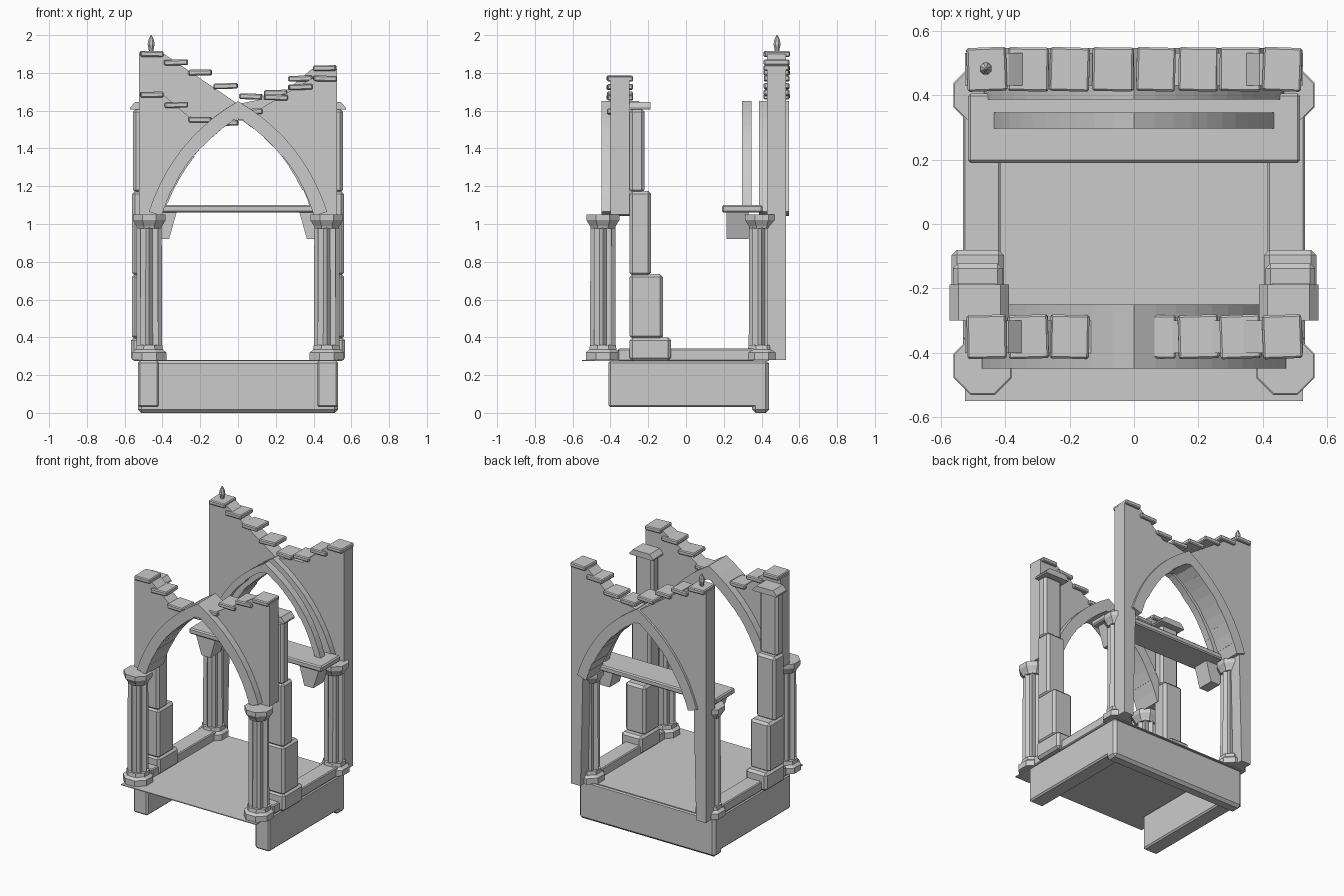
import bpy, bmesh, math, random
from mathutils import Vector, Matrix

if "Cube" in bpy.data.objects:
    bpy.data.objects.remove(bpy.data.objects["Cube"])

random.seed(4)


def finish(name, bm):
    bmesh.ops.recalc_face_normals(bm, faces=bm.faces)
    me = bpy.data.meshes.new(name)
    bm.to_mesh(me)
    bm.free()
    ob = bpy.data.objects.new(name, me)
    bpy.context.collection.objects.link(ob)
    return ob


def box(name, x, y, z, bevel=0.0, turn=(0, 0)):
    bm = bmesh.new()
    size = [b - a for a, b in (x, y, z)]
    mid = [(a + b) / 2 for a, b in (x, y, z)]
    bmesh.ops.create_cube(bm, size=1.0)
    bmesh.ops.scale(bm, vec=size, verts=bm.verts)
    if bevel:
        bmesh.ops.bevel(bm, geom=bm.edges[:], offset=bevel, segments=1, affect='EDGES')
    rot = Matrix.Rotation(turn[0], 4, 'Z') @ Matrix.Rotation(turn[1], 4, 'Y')
    bmesh.ops.transform(bm, matrix=Matrix.Translation(mid) @ rot, verts=bm.verts)
    return finish(name, bm)


def slab(bm, pts, y0, y1):
    """Extrude an x-z outline from y0 to y1."""
    f = bm.faces.new([bm.verts.new((x, y0, z)) for x, z in pts])
    ext = bmesh.ops.extrude_face_region(bm, geom=[f])
    vs = [v for v in ext['geom'] if isinstance(v, bmesh.types.BMVert)]
    bmesh.ops.translate(bm, vec=(0, y1 - y0, 0), verts=vs)


def lathe(name, x, y, rings, sides, lobe=1.0):
    """Stack of (radius, z) rings; lobe < 1 pulls in every second point."""
    bm = bmesh.new()
    prev = None
    for r, z in rings:
        cur = []
        for i in range(sides):
            a = 2 * math.pi * (i + 0.5 * (lobe == 1.0)) / sides
            rr = r * (lobe if i % 2 else 1.0)
            cur.append(bm.verts.new((x + rr * math.cos(a), y + rr * math.sin(a), z)))
        if prev:
            for i in range(sides):
                j = (i + 1) % sides
                bm.faces.new((prev[i], prev[j], cur[j], cur[i]))
        else:
            bm.faces.new(cur[::-1])
        prev = cur
    bm.faces.new(prev)
    return finish(name, bm)


def arch(t, half=0.465, z0=1.065, z1=1.65, sag=0.072, depth=0.0):
    """Point on the right half of the pointed arch, t=0 spring, t=1 apex."""
    a, c = Vector((half, z0)), Vector((0, z1))
    n = Vector((z1 - z0, half)).normalized()
    b = (a + c) / 2 + n * 2 * sag
    p = a * (1 - t) ** 2 + b * 2 * t * (1 - t) + c * t * t
    d = (b - a) * (1 - t) + (c - b) * t
    p = p - Vector((d.y, -d.x)).normalized() * depth
    if t == 1 and depth:
        p = Vector((0, z1 - depth * 1.35))
    return (max(p.x, 0), p.y)


def arch_ring(name, y0, y1, half, z0, depth, n=10):
    bm = bmesh.new()
    for s in (-1, 1):
        for i in range(n):
            t0, t1 = i / n, (i + 1) / n
            j = random.uniform(-0.003, 0.003)
            pts = [arch(t0, half, z0), arch(t1, half, z0),
                   arch(t1, half, z0, depth=depth + j), arch(t0, half, z0, depth=depth + j)]
            slab(bm, [(s * x, z) for x, z in pts], y0, y1)
    return finish(name, bm)


def gable(name, y0, y1, top, bottom, leg):
    right = [arch(i / 12, depth=0.035) for i in range(13)]
    inner = right + [(-x, z) for x, z in right[-2::-1]]
    pts = [(-0.525, bottom)] + top + [(0.525, bottom), (leg, bottom)] + inner + [(-leg, bottom)]
    bm = bmesh.new()
    slab(bm, pts, y0, y1)
    return finish(name, bm)


# plinth: floor sheet, side walls, back wall, low curbs
box("floor", (-0.525, 0.525), (-0.55, 0.44), (0.274, 0.28))
box("back_plinth", (-0.53, 0.53), (0.35, 0.44), (0.0, 0.28), 0.018)
for s, side in ((-1, "left"), (1, "right")):
    def mx(a, b):
        return tuple(sorted((s * a, s * b)))

    box(side + "_plinth", mx(0.418, 0.53), (-0.41, 0.43), (0.03, 0.275), 0.01)
    box(side + "_curb", mx(0.415, 0.53), (-0.36, 0.36), (0.275, 0.34), 0.006)

    # stepped buttress
    stages = [(0.404, 0.566, -0.08, 0.275, 0.40), (0.408, 0.562, -0.122, 0.39, 0.735),
              (0.412, 0.56, -0.185, 0.725, 1.175), (0.415, 0.555, -0.22, 1.165, 1.61)]
    for i, (xa, xb, yb, za, zb) in enumerate(stages):
        box(f"{side}_buttress_stage_{i + 1}", mx(xa, xb), (-0.298, yb), (za, zb), 0.016)
    bm = bmesh.new()
    slab(bm, [(s * x, z) for x, z in ((0.388, 1.605), (0.572, 1.605), (0.572, 1.615),
                                      (0.545, 1.645), (0.415, 1.645), (0.388, 1.615))], -0.30, -0.187)
    finish(side + "_buttress_cap", bm)

    # corner columns
    for y, end in ((-0.44, "front"), (0.40, "back")):
        x = s * 0.47
        lathe(f"{end}_{side}_column_base", x, y,
              [(0.098, 0.28), (0.098, 0.32), (0.078, 0.335), (0.074, 0.36)], 8)
        lathe(f"{end}_{side}_column_shaft", x, y, [(0.068, 0.35), (0.066, 0.99)], 16, 0.72)
        lathe(f"{end}_{side}_column_capital", x, y,
              [(0.068, 0.975), (0.074, 0.99), (0.094, 1.02), (0.094, 1.05)], 8)

    # tapered shelf bracket
    bm = bmesh.new()
    slab(bm, [(s * x, z) for x, z in ((0.325, 1.062), (0.48, 1.062), (0.435, 0.92), (0.365, 0.92))],
         0.215, 0.33)
    finish(side + "_bracket", bm)

# shelf spanning the back columns
box("shelf", (-0.515, 0.515), (0.19, 0.405), (1.06, 1.10), 0.008)

# gable walls with broken tops
gable("front_gable", -0.40, -0.30,
      [(-0.525, 1.68), (-0.39, 1.68), (-0.24, 1.55), (-0.13, 1.56), (0, 1.62), (0.1, 1.60),
       (0.39, 1.77), (0.525, 1.77)], 1.05, 0.43)
gable("back_gable", 0.43, 0.53,
      [(-0.525, 1.90), (-0.39, 1.90), (0, 1.635), (0.12, 1.66), (0.2, 1.66), (0.39, 1.82),
       (0.525, 1.82)], 0.28, 0.45)

# wedge-stone arches
arch_ring("front_arch", -0.448, -0.25, 0.472, 1.065, 0.072)
arch_ring("back_arch", 0.387, 0.546, 0.465, 1.065, 0.072)
arch_ring("inner_arch", 0.296, 0.346, 0.435, 1.10, 0.045)

# coping stones, as (x, top z)
copings = {
    ("front", -0.35): [(-0.457, 1.70), (-0.328, 1.645), (-0.2, 1.567), (-0.06, 1.55), (0.07, 1.61),
                       (0.2, 1.685), (0.33, 1.74), (0.46, 1.785)],
    ("back", 0.48): [(-0.457, 1.915), (-0.328, 1.87), (-0.2, 1.817), (-0.065, 1.745), (0.068, 1.69),
                     (0.2, 1.71), (0.33, 1.785), (0.46, 1.84)]}
for (end, y), stones in copings.items():
    for i, (x, z) in enumerate(stones):
        w = 0.062 + random.uniform(-0.002, 0.002)
        box(f"{end}_coping_{i + 1}", (x - w, x + w), (y - 0.068, y + 0.068), (z - 0.03, z), 0.006,
            (random.uniform(-0.04, 0.04), random.uniform(-0.03, 0.03)))

# finial on the tallest corner
lathe("finial", -0.46, 0.482, [(0.012, 1.91), (0.014, 1.925), (0.02, 1.95), (0.016, 1.975), (0.003, 2.0)], 8)
